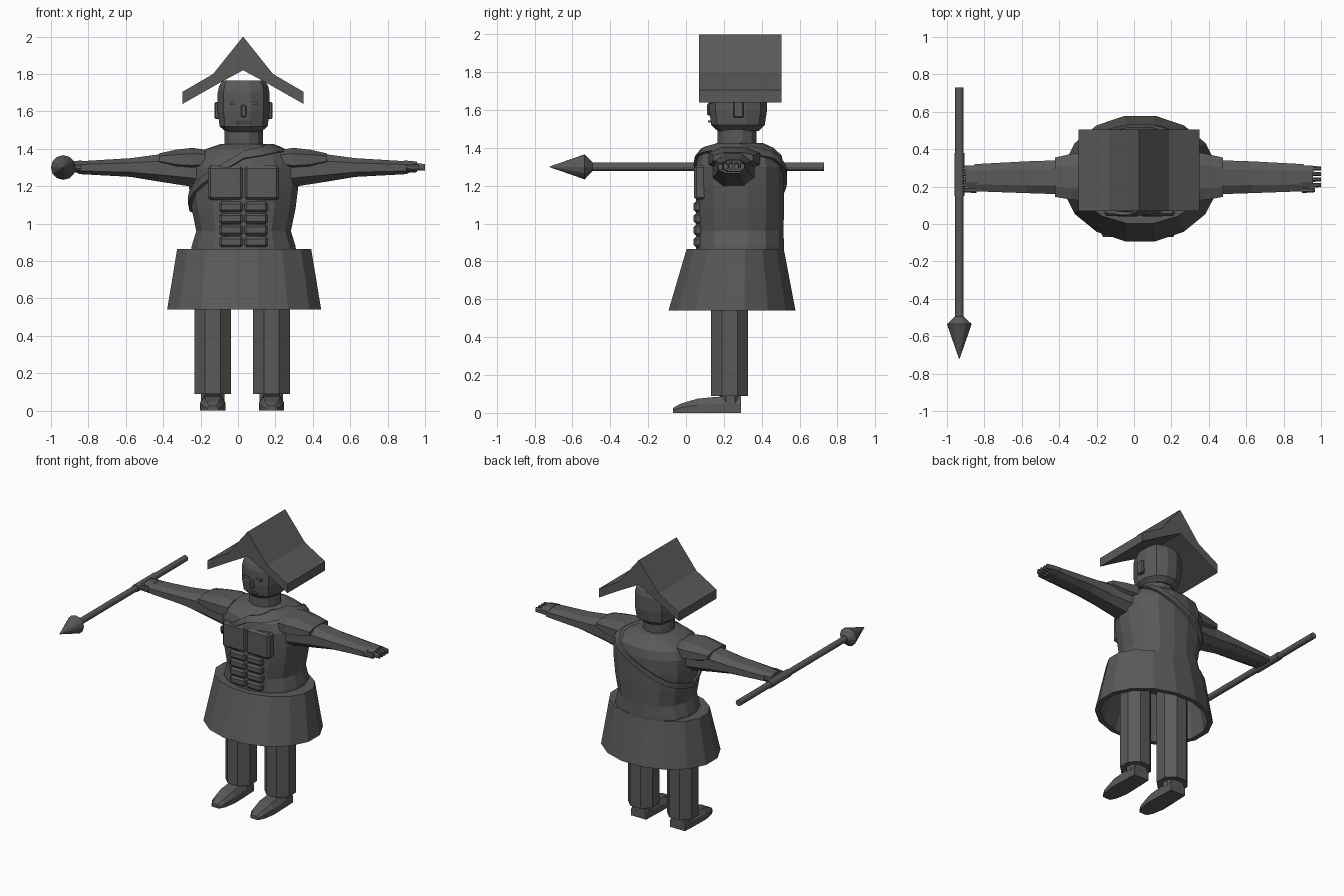
import bpy, bmesh, math
from mathutils import Vector

if "Cube" in bpy.data.objects:
    bpy.data.objects.remove(bpy.data.objects["Cube"])

CX = 0.03  # body centre line

grey = bpy.data.materials.new("dark_grey")
grey.diffuse_color = (0.105, 0.101, 0.097, 1)
grey.use_nodes = True
grey.node_tree.nodes["Principled BSDF"].inputs["Base Color"].default_value = grey.diffuse_color


def finish(name, bm):
    bmesh.ops.recalc_face_normals(bm, faces=bm.faces)
    me = bpy.data.meshes.new(name)
    bm.to_mesh(me)
    bm.free()
    me.materials.append(grey)
    ob = bpy.data.objects.new(name, me)
    bpy.context.collection.objects.link(ob)
    return ob


def loft(name, rings, closed=False):
    """Skin a list of equal-length point rings; cap ends, or join last to first."""
    bm = bmesh.new()
    vs = [[bm.verts.new(p) for p in r] for r in rings]
    n = len(vs[0])
    pairs = list(zip(vs, vs[1:])) + ([(vs[-1], vs[0])] if closed else [])
    for a, b in pairs:
        for i in range(n):
            j = (i + 1) % n
            bm.faces.new((a[i], a[j], b[j], b[i]))
    if not closed:
        bm.faces.new(vs[0])
        bm.faces.new(vs[-1])
    return finish(name, bm)


def oval(cx, cy, z, rx, ry, n, p=2.0, turn=0.5):
    """Horizontal (super)ellipse ring."""
    pts = []
    for i in range(n):
        a = 2 * math.pi * (i + turn) / n
        c, s = math.cos(a), math.sin(a)
        k = (abs(c) ** p + abs(s) ** p) ** (-1 / p)
        pts.append((cx + rx * k * c, cy + ry * k * s, z))
    return pts


def box(name, lo, hi, bevel=0.0):
    bm = bmesh.new()
    bmesh.ops.create_cube(bm, size=1)
    for v in bm.verts:
        v.co = Vector([(l + h) / 2 + c * (h - l) for l, h, c in zip(lo, hi, v.co)])
    if bevel:
        bmesh.ops.bevel(bm, geom=bm.edges[:], offset=bevel, segments=1, affect='EDGES')
    return finish(name, bm)


# Hat: chevron profile extruded front to back
half = [(0, 2.0), (0.16, 1.80), (0.323, 1.705), (0.323, 1.64), (0.13, 1.75), (0, 1.82)]
prof = half + [(-x, z) for x, z in half[4:0:-1]]
bm = bmesh.new()
f = bm.faces.new([bm.verts.new((0.027 + x, 0.07, z)) for x, z in prof])
ext = bmesh.ops.extrude_face_region(bm, geom=[f])
bmesh.ops.translate(bm, vec=(0, 0.435, 0), verts=[v for v in ext["geom"] if isinstance(v, bmesh.types.BMVert)])
finish("hat", bm)

# Head, neck, ears and face
head = [(1.49, .095, .11), (1.52, .13, .143), (1.60, .14, .155), (1.70, .14, .155), (1.735, .133, .145), (1.765, .115, .125)]
loft("head", [oval(CX, .275, z, rx, ry, 12, 2.6) for z, rx, ry in head])
loft("neck", [oval(CX, .27, z, .107, .107, 12) for z in (1.38, 1.51)])
for s, side in ((-1, "right"), (1, "left")):
    ex = CX + s * .14
    box(side + "_ear", (ex - .015, .25, 1.56), (ex + .015, .305, 1.65), .006)
    fx = CX + s * .05
    box(side + "_eye", (fx - .022, .118, 1.635), (fx + .022, .15, 1.65))
box("nose", (CX - .015, .112, 1.57), (CX + .015, .15, 1.635), .006)
box("mouth", (CX - .04, .116, 1.535), (CX + .04, .15, 1.545))

# Torso
TY = .285
body = [(.84, .285, .235), (.88, .28, .235), (.96, .255, .232), (1.08, .28, .235), (1.20, .295, .235),
        (1.30, .295, .235), (1.36, .265, .222), (1.40, .20, .18), (1.425, .125, .125)]
loft("torso", [oval(CX, TY, z, rx, ry, 16, 2.4) for z, rx, ry in body])


def body_size(z):
    for (z0, a0, b0), (z1, a1, b1) in zip(body, body[1:]):
        if z <= z1:
            t = (z - z0) / (z1 - z0)
            return a0 + t * (a1 - a0), b0 + t * (b1 - b0)
    return body[-1][1:]


# Chest and stomach muscles as shallow plates
for s, side in ((-1, "right"), (1, "left")):
    xs = sorted((CX + s * .004, CX + s * .13))
    for r in range(4):
        z = .875 + r * .062
        box(f"{side}_stomach_muscle_{r}", (xs[0], .04, z), (xs[1], .09, z + .056), .012)
    xs = sorted((CX + s * .003, CX + s * .19))
    box(side + "_chest_muscle", (xs[0], .042, 1.125), (xs[1], .13, 1.31), .014)

# Sash: band over the left shoulder and under the right arm, hugging the torso
heights = [1.40, 1.36, 1.24, 1.13, 1.08, 1.22, 1.365, 1.40]
rings = []
for i in range(32):
    a, t = 2 * math.pi * i / 32, i / 4
    k = int(t)
    z = heights[k] + (heights[(k + 1) % 8] - heights[k]) * (t - k)
    ring = []
    for dz, off in ((-.022, -.01), (-.022, .014), (.018, .014), (.018, -.01)):
        rx, ry = body_size(z + dz)
        c, s = math.cos(a), math.sin(a)
        q = (abs(c) ** 2.4 + abs(s) ** 2.4) ** (-1 / 2.4)
        ring.append((CX + (rx + off) * q * c, TY + (ry + off) * q * s, z + dz + max(0, off) * .5))
    rings.append(ring)
loft("sash", rings, closed=True)

# Skirt: hollow flared tube
SX = .033
loft("skirt", [oval(SX, .243, .54, .42, .342, 16),
               oval(SX, .26, .865, .365, .262, 16),
               oval(SX, .26, .865, .27, .22, 16),
               oval(SX, .26, .80, .335, .235, 16),
               oval(SX, .243, .54, .385, .308, 16)], closed=True)


# Arms, shoulder pads and hands
def slab(x, y0, y1, z0, z1, c=.25):
    """Eight-sided cross-section across the arm."""
    dy, dz = (y1 - y0) * c, (z1 - z0) * c
    return [(x, y0 + dy, z0), (x, y1 - dy, z0), (x, y1, z0 + dz), (x, y1, z1 - dz),
            (x, y1 - dy, z1), (x, y0 + dy, z1), (x, y0, z1 - dz), (x, y0, z0 + dz)]


def flip(s, rings):
    return [[(.027 + s * x, y, z) for x, y, z in r] for r in rings]


for s, side in ((-1, "right"), (1, "left")):
    loft(side + "_arm", flip(s, [slab(.20, .14, .37, 1.18, 1.385), slab(.29, .145, .36, 1.20, 1.385),
                                 slab(.45, .16, .34, 1.225, 1.37), slab(.60, .165, .335, 1.25, 1.35),
                                 slab(.88, .175, .32, 1.265, 1.333)]))
    loft(side + "_shoulder_pad", flip(s, [slab(.20, .13, .385, 1.29, 1.395), slab(.27, .12, .39, 1.28, 1.405),
                                          slab(.36, .13, .375, 1.29, 1.395), slab(.45, .145, .355, 1.32, 1.375)]))
    loft(side + "_palm", flip(s, [slab(.86, .19, .315, 1.27, 1.338), slab(.93, .195, .312, 1.275, 1.332)]))
    for i in range(4):
        y = .195 + i * .03
        loft(f"{side}_finger_{i}", flip(s, [slab(.92, y, y + .025, 1.285, 1.325),
                                            slab(.973, y + .002, y + .023, 1.285, 1.318)]))
    loft(side + "_thumb", flip(s, [slab(.87, .165, .195, 1.285, 1.32), slab(.94, .17, .193, 1.285, 1.315)]))

    # Legs and shoes
    lx = .022 + s * .157
    loft(side + "_leg", [oval(lx, .23, z, .107, .107, 8) for z in (.09, .85)])
    shoe = [(-.07, .03, .025), (-.03, .052, .048), (.06, .068, .075), (.15, .066, .084), (.29, .06, .092)]
    loft(side + "_shoe", [[(lx - w, y, 0), (lx + w, y, 0), (lx + w, y, h * .55), (lx + w * .65, y, h),
                           (lx - w * .65, y, h), (lx - w, y, h * .55)] for y, w, h in shoe])
    loft(side + "_ankle", [oval(lx, .235, z, .068, .06, 8) for z in (.05, .12)])


# Spear along y, with a thicker grip
def turned(name, stations, n=12):
    loft(name, [[(-.934 + r * math.cos(2 * math.pi * i / n), y, 1.30 + r * math.sin(2 * math.pi * i / n))
                 for i in range(n)] for y, r in stations])


turned("spear_shaft", [(-.52, .022), (.73, .022)])
turned("spear_grip", [(.15, .027), (.38, .027)])
turned("spear_head", [(-.72, .002), (-.535, .066), (-.495, .024)])
